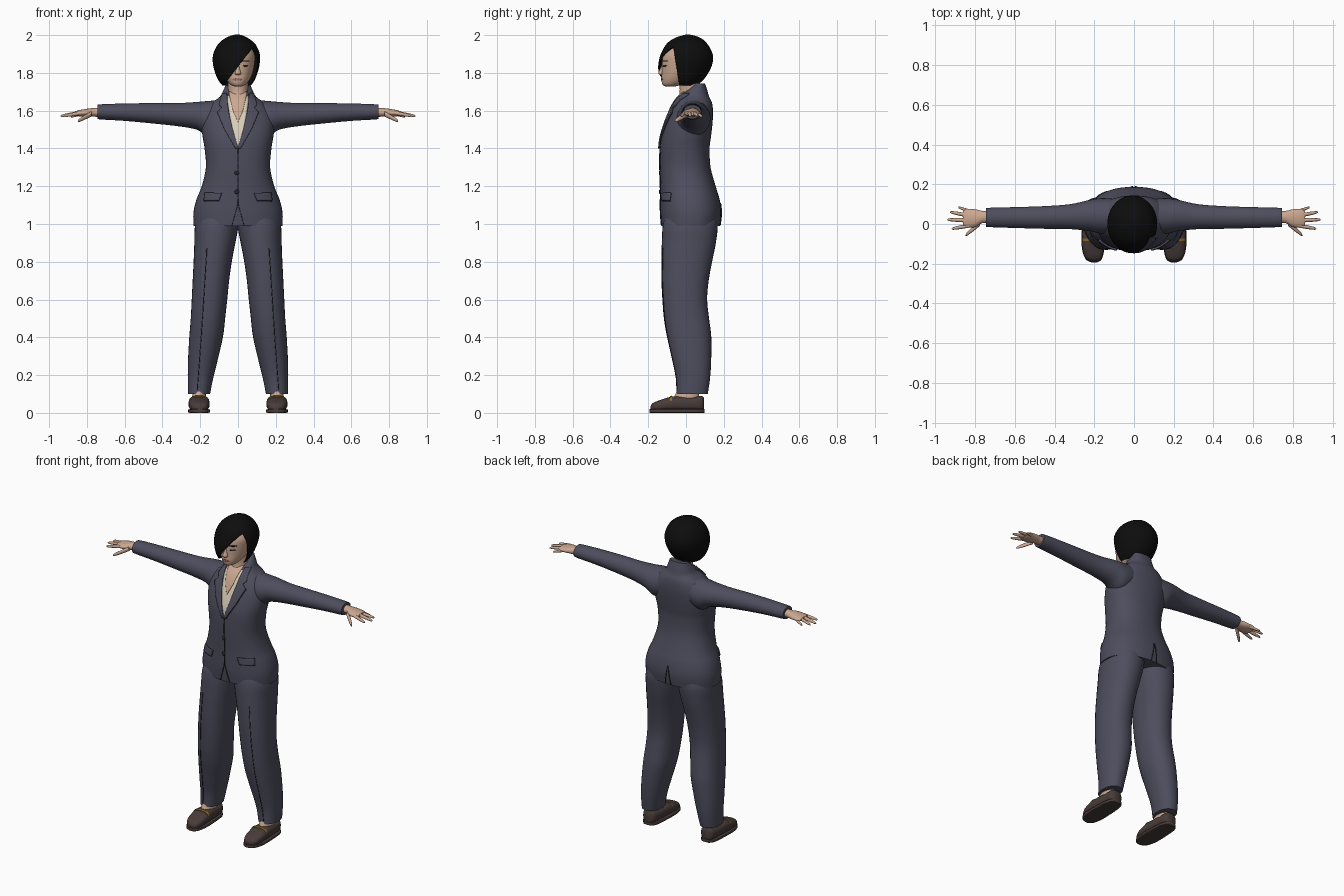
import bpy
import bmesh
from math import cos, sin, pi, radians, copysign
from mathutils import Vector
from mathutils.bvhtree import BVHTree

if "Cube" in bpy.data.objects:
    bpy.data.objects.remove(bpy.data.objects["Cube"])


def material(name, rgb):
    mat = bpy.data.materials.new(name)
    mat.use_nodes = True
    colour = (*rgb, 1)
    mat.diffuse_color = colour
    shader = mat.node_tree.nodes["Principled BSDF"]
    shader.inputs["Base Color"].default_value = colour
    shader.inputs["Roughness"].default_value = 0.8
    return mat


SUIT = material("navy suit", (0.075, 0.074, 0.11))
SEAM = material("dark seam", (0.02, 0.02, 0.03))
SKIN = material("skin", (0.6, 0.39, 0.28))
LIPS = material("lips", (0.36, 0.17, 0.13))
HAIR = material("black hair", (0.004, 0.004, 0.004))
SHIRT = material("cream shirt", (0.7, 0.62, 0.49))
LEATHER = material("brown leather", (0.065, 0.045, 0.042))
GOLD = material("gold trim", (0.3, 0.17, 0.02))


def finish(name, bm, mat, mirror=False, thick=0):
    bmesh.ops.recalc_face_normals(bm, faces=bm.faces)
    mesh = bpy.data.meshes.new(name)
    bm.to_mesh(mesh)
    mesh.materials.append(mat)
    mesh.shade_smooth()
    mesh.set_sharp_from_angle(angle=radians(50))
    obj = bpy.data.objects.new(name, mesh)
    bpy.context.collection.objects.link(obj)
    if thick:
        solid = obj.modifiers.new("thickness", "SOLIDIFY")
        solid.thickness = thick
        solid.offset = 0
    if mirror:
        obj.modifiers.new("mirror", "MIRROR").use_mirror_merge = False
    return obj


def spline(rows, steps):
    """Smooth in-between rows through the given rows."""
    out = []
    last = len(rows) - 1
    for i in range(last):
        a, b, c, d = (rows[max(0, min(last, i + k))] for k in (-1, 0, 1, 2))
        for s in range(steps):
            t = s / steps
            out.append([q + t / 2 * (r - p + t * (2 * p - 5 * q + 4 * r - w + t * (3 * (q - r) + w - p)))
                        for p, q, r, w in zip(a, b, c, d)])
    return out + [rows[-1]]


def loft_mesh(rows, axis="z", power=1.0, sides=32, steps=4, caps=True):
    """Rows are (position on axis, u min, u max, v min, v max)."""
    bm = bmesh.new()
    rings = []
    for t, u0, u1, v0, v1 in spline(rows, steps):
        ring = []
        for k in range(sides):
            a = 2 * pi * k / sides
            u = (u0 + u1) / 2 + (u1 - u0) / 2 * copysign(abs(cos(a)) ** power, cos(a))
            v = (v0 + v1) / 2 + (v1 - v0) / 2 * copysign(abs(sin(a)) ** power, sin(a))
            ring.append(bm.verts.new({"x": (t, u, v), "y": (u, t, v), "z": (u, v, t)}[axis]))
        rings.append(ring)
    for low, high in zip(rings, rings[1:]):
        for k in range(sides):
            n = (k + 1) % sides
            bm.faces.new((low[k], low[n], high[n], high[k]))
    if caps:
        bm.faces.new(rings[0])
        bm.faces.new(rings[-1])
    return bm


def loft(name, rows, mat, mirror=False, **options):
    bm = loft_mesh(rows, **options)
    tree = BVHTree.FromBMesh(bm)
    finish(name, bm, mat, mirror)
    return tree


def patch(name, tree, rows, mat, mirror=False, lift=0.003, thick=0.004, side=-1, cols=8, steps=8):
    """Thin plate laid on a surface; rows are (z, x min, x max)."""
    bm = bmesh.new()
    grid = []
    for (z0, a0, b0), (z1, a1, b1) in zip(rows, rows[1:]):
        for s in range(steps + 1):
            t = s / steps
            z, a, b = z0 + (z1 - z0) * t, a0 + (a1 - a0) * t, b0 + (b1 - b0) * t
            line = []
            for c in range(cols + 1):
                x = a + (b - a) * c / cols
                hit = tree.ray_cast(Vector((x, side, z)), Vector((0, -side, 0)))[0]
                if hit is None:
                    hit = tree.find_nearest(Vector((x, side * 0.1, z)))[0]
                line.append(bm.verts.new((x, hit.y + side * lift, z)))
            grid.append(line)
    for low, high in zip(grid, grid[1:]):
        for c in range(cols):
            bm.faces.new((low[c], low[c + 1], high[c + 1], high[c]))
    bmesh.ops.remove_doubles(bm, verts=bm.verts, dist=0.0002)
    finish(name, bm, mat, mirror, thick)


# Jacket body and sleeves
jacket = loft("jacket", [
    (0.99, -.235, .235, -.13, .18), (1.06, -.236, .236, -.135, .187), (1.13, -.22, .22, -.135, .178),
    (1.2, -.192, .192, -.135, .157), (1.3, -.17, .17, -.138, .13), (1.4, -.177, .177, -.137, .125),
    (1.46, -.187, .187, -.13, .132), (1.53, -.193, .193, -.11, .14), (1.59, -.18, .18, -.088, .143),
    (1.64, -.14, .14, -.064, .138), (1.675, -.095, .095, -.038, .122), (1.71, -.077, .077, .0, .112),
    (1.745, -.06, .06, .05, .1)], SUIT, power=.88, sides=48)
loft("sleeves", [
    (.05, -.03, .12, 1.52, 1.66), (.15, -.05, .13, 1.465, 1.652), (.22, -.036, .122, 1.5, 1.646),
    (.32, -.026, .1, 1.518, 1.64), (.45, -.024, .09, 1.532, 1.64), (.6, -.02, .085, 1.546, 1.638),
    (.72, -.016, .082, 1.553, 1.634), (.745, -.014, .08, 1.556, 1.631)], SUIT, True, axis="x")

# Shirt, bare chest, lapels and jacket details
patch("shirt_front", jacket, [(1.41, -.002, .002), (1.5, -.033, .033), (1.68, -.06, .06)], SHIRT)
patch("bare_chest", jacket, [(1.54, -.001, .001), (1.6, -.026, .026), (1.7, -.05, .05)], SKIN, lift=.006)
patch("lapels", jacket, [(1.4, -.002, .012), (1.5, .028, .07), (1.59, .048, .108), (1.615, .052, .085),
                         (1.63, .054, .1), (1.69, .058, .082)], SUIT, True, lift=.006, thick=.009)
patch("lapel_edges", jacket, [(1.4, .011, .015), (1.5, .069, .073), (1.59, .107, .111)], SEAM, True, cols=2)
patch("front_seam", jacket, [(1.1, -.002, .002), (1.4, -.002, .002)], SEAM, lift=.002, cols=1)
patch("front_cutaway", jacket, [(.992, .03, .034), (1.1, 0, .004)], SEAM, True, lift=.002, cols=1)
patch("back_vent", jacket, [(.992, .018, .022), (1.11, 0, .003)], SEAM, True, side=1, lift=.002, cols=1)
patch("pocket_flaps", jacket, [(1.125, .1, .18), (1.165, .085, .175)], SUIT, True, lift=.005, thick=.009)
patch("pocket_slits", jacket, [(1.12, .1, .18), (1.127, .1, .18)], SEAM, True)
for height in (1.17, 1.27):
    bm = bmesh.new()
    bmesh.ops.create_uvsphere(bm, u_segments=12, v_segments=8, radius=.012)
    bmesh.ops.scale(bm, vec=(1, .5, 1), verts=bm.verts)
    bmesh.ops.translate(bm, vec=(-.006, -.138, height), verts=bm.verts)
    finish("jacket_button", bm, SEAM)

# Trousers with pressed creases
legs = loft("trouser_legs", [
    (.1, .148, .265, -.05, .115), (.18, .132, .266, -.052, .127), (.27, .11, .265, -.07, .133),
    (.4, .08, .258, -.1, .134), (.5, .068, .25, -.117, .122), (.6, .057, .245, -.125, .112),
    (.7, .047, .24, -.13, .12), (.8, .033, .235, -.13, .138), (.9, .014, .231, -.128, .158),
    (1.0, -.004, .226, -.122, .168), (1.08, -.004, .19, -.1, .15)], SUIT, True, power=.92)
patch("trouser_creases", legs, [(.12, .214, .218), (.4, .193, .197), (.87, .163, .167)],
      SEAM, True, lift=.001, thick=.003, cols=1)

# Feet and loafers
loft("ankles", [(.05, .165, .247, -.075, .07), (.09, .17, .242, -.06, .07), (.16, .175, .238, -.03, .07)],
     SKIN, True, steps=2)
loft("shoe_uppers", [
    (-.188, .185, .215, .015, .035), (-.175, .166, .24, .01, .052), (-.14, .154, .257, .01, .067),
    (-.08, .15, .262, .01, .085), (-.03, .153, .26, .01, .088), (.04, .158, .255, .01, .085),
    (.08, .164, .248, .01, .09), (.094, .18, .232, .012, .082)], LEATHER, True, axis="y", power=.75)
loft("shoe_soles", [
    (-.194, .186, .214, 0, .02), (-.178, .163, .243, 0, .02), (-.13, .15, .261, 0, .02),
    (-.06, .148, .264, 0, .02), (.06, .157, .256, 0, .02), (.097, .178, .234, 0, .02)],
     LEATHER, True, axis="y", power=.3)
loft("shoe_straps", [(-.085, .152, .26, .02, .089), (-.073, .152, .26, .02, .092)],
     GOLD, True, axis="y", power=.75, steps=1)

# Hands
loft("palms", [
    (.72, .005, .064, 1.567, 1.617), (.765, .004, .066, 1.568, 1.614), (.8, -.015, .074, 1.568, 1.61),
    (.84, -.018, .076, 1.57, 1.603), (.86, -.01, .066, 1.575, 1.597)], SKIN, True, axis="x", sides=20)


def finger(name, base, tip, radius):
    rows = []
    for t, scale in ((0, 1), (.5, .9), (.9, .65), (1, .2)):
        x, y, z = Vector(base).lerp(Vector(tip), t)
        r = radius * scale
        rows.append((x, y - r, y + r, z - r, z + r))
    loft(name, rows, SKIN, True, axis="x", sides=10, steps=2)


finger("index_fingers", (.83, -.008, 1.588), (.918, -.024, 1.572), .0105)
finger("middle_fingers", (.83, .018, 1.59), (.94, .022, 1.572), .011)
finger("ring_fingers", (.83, .042, 1.589), (.927, .06, 1.574), .0105)
finger("little_fingers", (.82, .062, 1.585), (.885, .084, 1.568), .009)
finger("thumbs", (.775, .005, 1.583), (.848, -.056, 1.545), .014)

# Neck and head
loft("neck", [(1.6, -.065, .065, -.055, .08), (1.66, -.057, .057, -.042, .08), (1.71, -.052, .052, -.033, .075),
              (1.8, -.055, .055, -.04, .075)], SKIN)
head = loft("head", [
    (1.728, -.018, .018, -.11, -.06), (1.738, -.04, .04, -.124, -.02), (1.765, -.062, .062, -.13, .04),
    (1.8, -.078, .078, -.128, .08), (1.85, -.088, .088, -.127, .1), (1.9, -.088, .088, -.12, .1),
    (1.95, -.06, .06, -.08, .08)], SKIN)
loft("nose", [(1.79, -.014, .014, -.14, -.11), (1.8, -.016, .016, -.147, -.11), (1.82, -.01, .01, -.138, -.11),
              (1.85, -.006, .006, -.125, -.11)], SKIN, sides=12)
patch("mouth", head, [(1.76, -.012, .012), (1.766, -.026, .026), (1.772, -.012, .012)], LIPS, lift=.001, thick=.003)
patch("eyes", head, [(1.832, .034, .046), (1.837, .025, .056), (1.842, .032, .05)], SEAM, True, lift=.001, thick=.003)
patch("eyebrows", head, [(1.86, .022, .06), (1.866, .022, .06)], HAIR, True, lift=.001, thick=.003)

# Bobbed hair with a side-swept fringe cut on clean planes
bm = loft_mesh([
    (1.735, -.08, .066, -.1, .05), (1.76, -.1, .084, -.128, .085), (1.8, -.118, .1, -.142, .115),
    (1.85, -.13, .112, -.143, .137), (1.9, -.128, .112, -.13, .138), (1.95, -.103, .09, -.102, .112),
    (1.98, -.068, .054, -.062, .08), (1.995, -.034, .024, -.02, .042), (2.0, -.012, .004, 0, .018)],
    sides=48, caps=False)
bm.faces.new([v for v in bm.verts if v.co.z > 1.9999])
fringe_point = Vector((-.065, 0, 1.75))
fringe_normal = Vector((.18, 0, -.14)).normalized()
side_point = Vector((0, -.045, 1.8))
side_normal = Vector((0, -1, -.15)).normalized()
for point, normal in ((fringe_point, fringe_normal), (side_point, side_normal)):
    bmesh.ops.bisect_plane(bm, geom=bm.verts[:] + bm.edges[:] + bm.faces[:], plane_co=point, plane_no=normal)
opening = []
for face in bm.faces:
    centre = face.calc_center_median()
    if (centre - fringe_point).dot(fringe_normal) > 0 and (centre - side_point).dot(side_normal) > 0:
        opening.append(face)
bmesh.ops.delete(bm, geom=opening, context="FACES")
finish("hair", bm, HAIR, thick=.006)
